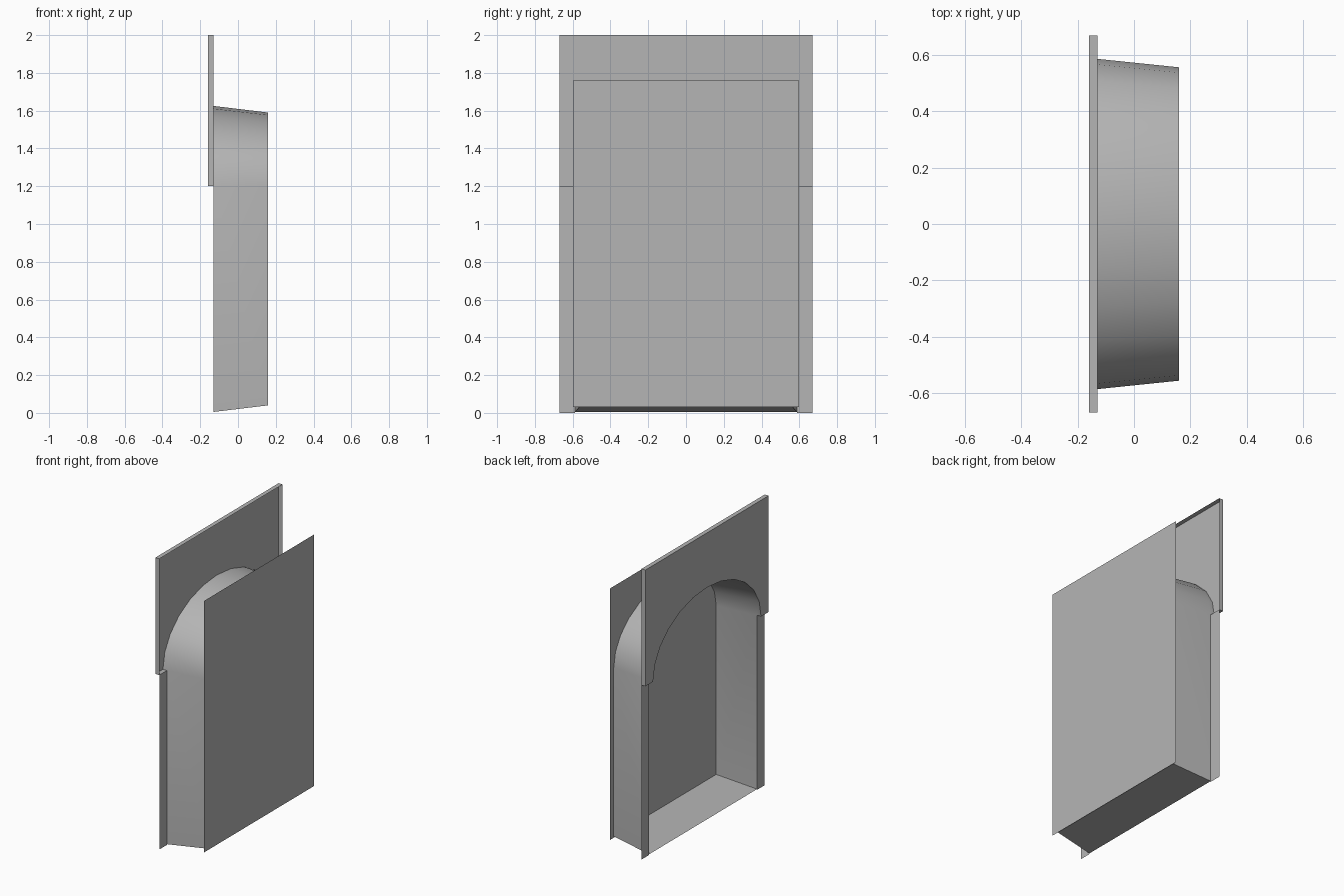
import bpy
import bmesh
from math import sin, cos, pi

if "Cube" in bpy.data.objects:
    bpy.data.objects.remove(bpy.data.objects["Cube"], do_unlink=True)

FRONT, MID, BACK = -0.16, -0.13, 0.16   # depth planes along x
SPRING, TOP, HALF = 1.2, 2.0, 0.67      # arch spring height, wall top, wall half width
STEPS = 12

grey = bpy.data.materials.new("plain grey")
grey.use_nodes = True
colour = (0.46, 0.46, 0.46, 1)
grey.diffuse_color = colour
grey.node_tree.nodes["Principled BSDF"].inputs["Base Color"].default_value = colour


def arch(x, half, rise):
    """Half-ellipse from +y to -y at depth x."""
    return [(x, half * cos(pi * i / STEPS), SPRING + rise * sin(pi * i / STEPS))
            for i in range(STEPS + 1)]


def finish(name, bm, smooth=False):
    mesh = bpy.data.meshes.new(name)
    bm.to_mesh(mesh)
    bm.free()
    mesh.materials.append(grey)
    obj = bpy.data.objects.new(name, mesh)
    bpy.context.collection.objects.link(obj)
    if smooth:
        bpy.ops.object.select_all(action='DESELECT')
        obj.select_set(True)
        bpy.context.view_layer.objects.active = obj
        bpy.ops.object.shade_smooth_by_angle(angle=pi / 5)
    return obj


def bridge(bm, a, b, closed=False):
    """Quads between two equally long rows of vertices."""
    n = len(a)
    for i in range(n if closed else n - 1):
        j = (i + 1) % n
        bm.faces.new((a[i], a[j], b[j], b[i]))


def row(bm, points):
    return [bm.verts.new(p) for p in points]


def panel(name, x, y0, y1, z0, z1):
    bm = bmesh.new()
    bm.faces.new(row(bm, [(x, y0, z0), (x, y1, z0), (x, y1, z1), (x, y0, z1)]))
    return finish(name, bm)


# Upper wall: a face with an arched cutout and a shallow rim, open at the back
bm = bmesh.new()
hole = row(bm, arch(FRONT, 0.587, 0.425))
corners = [(-HALF, SPRING), (-HALF, TOP), (HALF, TOP), (HALF, SPRING)]
outer = row(bm, [(FRONT, y, z) for y, z in corners])
bm.faces.new(hole + outer)
rim_front = [hole[-1]] + outer + [hole[0]]
rim_back = row(bm, [(MID, v.co.y, v.co.z) for v in rim_front])
bridge(bm, rim_front, rim_back)
finish("upper_wall", bm)

# Niche: tapered arched sleeve with side walls and a sloping floor
bm = bmesh.new()
lip = row(bm, arch(FRONT, 0.587, 0.425))
mouth = row(bm, arch(MID, 0.587, 0.425) + [(MID, -0.587, 0.005), (MID, 0.587, 0.005)])
end = row(bm, arch(BACK, 0.557, 0.39) + [(BACK, -0.557, 0.04), (BACK, 0.557, 0.04)])
bridge(bm, lip, mouth[:STEPS + 1])
bridge(bm, mouth, end, closed=True)
finish("niche_lining", bm, smooth=True)

# Flat panel closing the niche
panel("niche_back_panel", BACK, -0.597, 0.597, 0.03, 1.76)

# Narrow flanges beside the opening
for side, name in ((1, "left_flange"), (-1, "right_flange")):
    panel(name, MID, side * 0.587, side * HALF, 0, SPRING)
